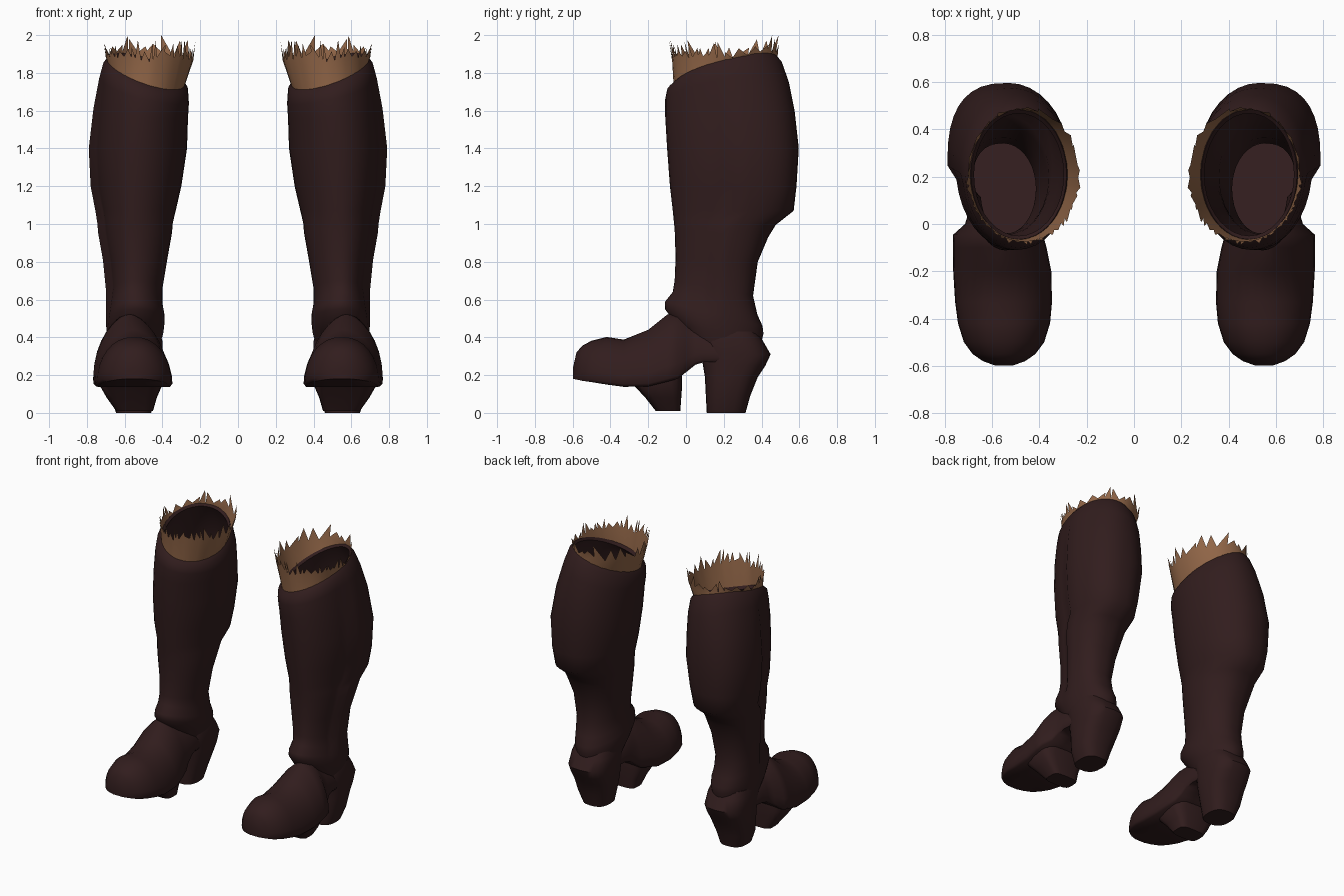
import bpy, bmesh, math, random

cube = bpy.data.objects.get("Cube")
if cube:
    bpy.data.objects.remove(cube)


def material(name, rgb):
    m = bpy.data.materials.new(name)
    m.use_nodes = True
    m.diffuse_color = (*rgb, 1)
    bsdf = m.node_tree.nodes["Principled BSDF"]
    bsdf.inputs["Base Color"].default_value = (*rgb, 1)
    bsdf.inputs["Roughness"].default_value = 0.8
    return m


LEATHER = material("dark_leather", (0.031, 0.0122, 0.0125))
FUR = material("tan_fur", (0.29, 0.135, 0.065))


def spow(v, p):
    return math.copysign(abs(v) ** p, v)


def clamp(v):
    return min(1, max(0, v))


def finish(name, bm, mat, angle=40):
    bmesh.ops.recalc_face_normals(bm, faces=bm.faces)
    me = bpy.data.meshes.new(name)
    bm.to_mesh(me)
    bm.free()
    me.materials.append(mat)
    me.shade_smooth()
    me.set_sharp_from_angle(angle=math.radians(angle))
    ob = bpy.data.objects.new(name, me)
    bpy.context.collection.objects.link(ob)
    return ob


def loft(name, rings, mat, angle=40):
    """Skin closed rings of points and cap both ends."""
    bm = bmesh.new()
    rows = [[bm.verts.new(p) for p in ring] for ring in rings]
    n = len(rows[0])
    for low, high in zip(rows, rows[1:]):
        for i in range(n):
            j = (i + 1) % n
            bm.faces.new((low[i], low[j], high[j], high[i]))
    bm.faces.new(rows[0])
    bm.faces.new(rows[-1])
    return finish(name, bm, mat, angle)


def flat_ring(side, zf, zb, yf, yb, xin, xout, n=36, p=1.0, seam=0.0):
    """Ring around the leg; height slopes from front to back, and to the inside near the top.
    With a seam, the calf bulges behind a step on the outer side."""
    fade = clamp((1.72 - zf) / 0.2) * clamp((zf - 0.5) / 0.2)
    pts = []
    for i in range(n):
        a = math.tau * i / n
        c, s = math.cos(a), math.sin(a)
        q = p - 0.25 * fade if seam and c > 0 and s > 0 else p
        c, s = spow(c, q), spow(s, q)
        z = zf + (zb - zf) * (s + 1) / 2
        z += 0.065 * c * clamp((z - 1.5) / 0.2)
        x = (xin + xout) / 2 + c * (xout - xin) / 2
        if c > 0 and s < -0.15:
            x -= seam * fade * c
        pts.append((side * x, yf + (yb - yf) * (s + 1) / 2, z))
    return pts


def foot_section(side, y, xin, xout, zb, zt, p, n=16):
    """Domed cross-section with a flat, slightly inset sole."""
    cx, hw, h = (xin + xout) / 2, (xout - xin) / 2, zt - zb
    pts = [(side * (cx + hw * spow(math.cos(math.pi * i / n), p)), y,
            zb + 0.015 + (h - 0.015) * math.sin(math.pi * i / n)) for i in range(n + 1)]
    pts += [(side * (cx + k * hw), y, zb) for k in (-0.93, -0.3, 0.3, 0.93)]
    return pts


# zf, zb, yf, yb, xin, xout: outside of the leg from ankle to rim
SHAFT = [
    (0.40, 0.28, 0.0, 0.38, 0.42, 0.68),
    (0.48, 0.37, -0.06, 0.398, 0.395, 0.695),
    (0.55, 0.42, -0.112, 0.41, 0.388, 0.70),
    (0.59, 0.46, -0.11, 0.405, 0.39, 0.70),
    (0.64, 0.52, -0.07, 0.378, 0.40, 0.70),
    (0.70, 0.62, -0.06, 0.355, 0.40, 0.70),
    (0.82, 0.80, -0.055, 0.38, 0.375, 0.715),
    (0.97, 0.93, -0.06, 0.435, 0.35, 0.74),
    (1.02, 0.995, -0.065, 0.475, 0.345, 0.745),
    (1.07, 1.07, -0.07, 0.57, 0.33, 0.755),
    (1.20, 1.20, -0.085, 0.585, 0.30, 0.78),
    (1.40, 1.40, -0.10, 0.597, 0.27, 0.79),
    (1.57, 1.60, -0.11, 0.575, 0.265, 0.765),
    (1.66, 1.75, -0.11, 0.545, 0.26, 0.735),
    (1.71, 1.85, -0.10, 0.51, 0.265, 0.715),
    (1.74, 1.88, -0.065, 0.485, 0.285, 0.69),
]
# The lining turns in at the rim and follows the leg down to the ankle
LINING = [(1.72, 1.865, -0.05, 0.468, 0.298, 0.677)]
LINING += [(zf, zb, yf + 0.015, yb - 0.015, xin + 0.015, xout - 0.015)
           for zf, zb, yf, yb, xin, xout in reversed(SHAFT[3:-2])]

# y, xin, xout, sole height, top height, side roundness
FOOT = [
    (-0.598, 0.51, 0.59, 0.18, 0.24, 0.9),
    (-0.58, 0.46, 0.64, 0.177, 0.32, 0.9),
    (-0.55, 0.417, 0.683, 0.17, 0.355, 0.9),
    (-0.50, 0.38, 0.72, 0.163, 0.382, 0.9),
    (-0.42, 0.355, 0.745, 0.15, 0.402, 0.9),
    (-0.33, 0.347, 0.757, 0.138, 0.388, 0.95),
    (-0.20, 0.35, 0.765, 0.14, 0.44, 1.15),
    (-0.10, 0.37, 0.767, 0.165, 0.52, 1.3),
    (-0.045, 0.385, 0.765, 0.18, 0.53, 1.3),
    (0.0, 0.40, 0.715, 0.215, 0.51, 1.1),
    (0.05, 0.405, 0.70, 0.255, 0.48, 0.9),
    (0.10, 0.41, 0.695, 0.27, 0.46, 0.8),
    (0.25, 0.42, 0.68, 0.27, 0.41, 0.7),
    (0.36, 0.44, 0.66, 0.27, 0.38, 0.8),
]

# z, yf, yb, xin, xout
HEEL = [
    (0.0, 0.11, 0.315, 0.46, 0.645),
    (0.09, 0.105, 0.34, 0.435, 0.68),
    (0.19, 0.10, 0.38, 0.41, 0.69),
    (0.25, 0.09, 0.42, 0.402, 0.695),
    (0.31, 0.08, 0.448, 0.40, 0.698),
    (0.38, 0.07, 0.408, 0.40, 0.697),
    (0.43, 0.09, 0.375, 0.415, 0.685),
]
LUG = [
    (0.01, -0.16, -0.03, 0.45, 0.645),
    (0.08, -0.215, -0.025, 0.43, 0.695),
    (0.15, -0.28, -0.02, 0.40, 0.735),
    (0.20, -0.28, -0.02, 0.40, 0.735),
]


def fur_collar(name, side):
    """Flared band with a ragged upper edge: fine tufts in front, broad ones behind."""
    rng = random.Random(12)
    angles, a = [], 0.0
    while a < math.tau - 0.08:
        angles.append(a)
        a += (0.26 if math.sin(a) > 0 else 0.14) * rng.uniform(0.6, 1.4)
    n = len(angles)
    bm = bmesh.new()
    low, edge, tips = [], [], []

    def flared(a, z, k):
        return bm.verts.new((side * (0.468 + k * 0.232 * math.cos(a)), 0.207 + k * 0.28 * math.sin(a), z))

    for i, a in enumerate(angles):
        c, s = math.cos(a), math.sin(a)
        z = 1.795 + 0.07 * s + 0.065 * c
        low.append(bm.verts.new((side * (0.487 + 0.203 * c), 0.21 + 0.275 * s, z)))
        back = 0.03 * max(0, s)
        edge.append(flared(a, max(z + 0.01, 1.88 + back + rng.uniform(-0.02, 0.015)), 1.0))
        after = angles[i + 1] if i + 1 < n else math.tau
        b = a + (after - a) * rng.uniform(-0.1, 1.1)
        rise = rng.uniform(0.015, 0.05) + rng.choice((0, 0, 0.035))
        tips.append(flared(b, min(1.99, 1.89 + back + rise), 1.0 + 0.8 * rise))
    for k in (0.12, 0.24):
        tips[int(n * k)].co.z = 2.0
    for i in range(n):
        j = (i + 1) % n
        bm.faces.new((low[i], low[j], edge[j], edge[i]))
        bm.faces.new((edge[i], edge[j], tips[i]))
    return finish(name, bm, FUR)


# Build the mirrored pair
for label, side in (("left", 1), ("right", -1)):
    loft(label + "_boot_shaft", [flat_ring(side, *r, seam=0.035) for r in SHAFT + LINING], LEATHER, 50)
    loft(label + "_boot_foot", [foot_section(side, *r) for r in FOOT], LEATHER, 50)
    loft(label + "_heel", [flat_ring(side, r[0], *r, n=24, p=0.75) for r in HEEL], LEATHER, 50)
    loft(label + "_sole_lug", [flat_ring(side, r[0], *r, n=20, p=0.5) for r in LUG], LEATHER)
    fur_collar(label + "_fur_collar", side)
